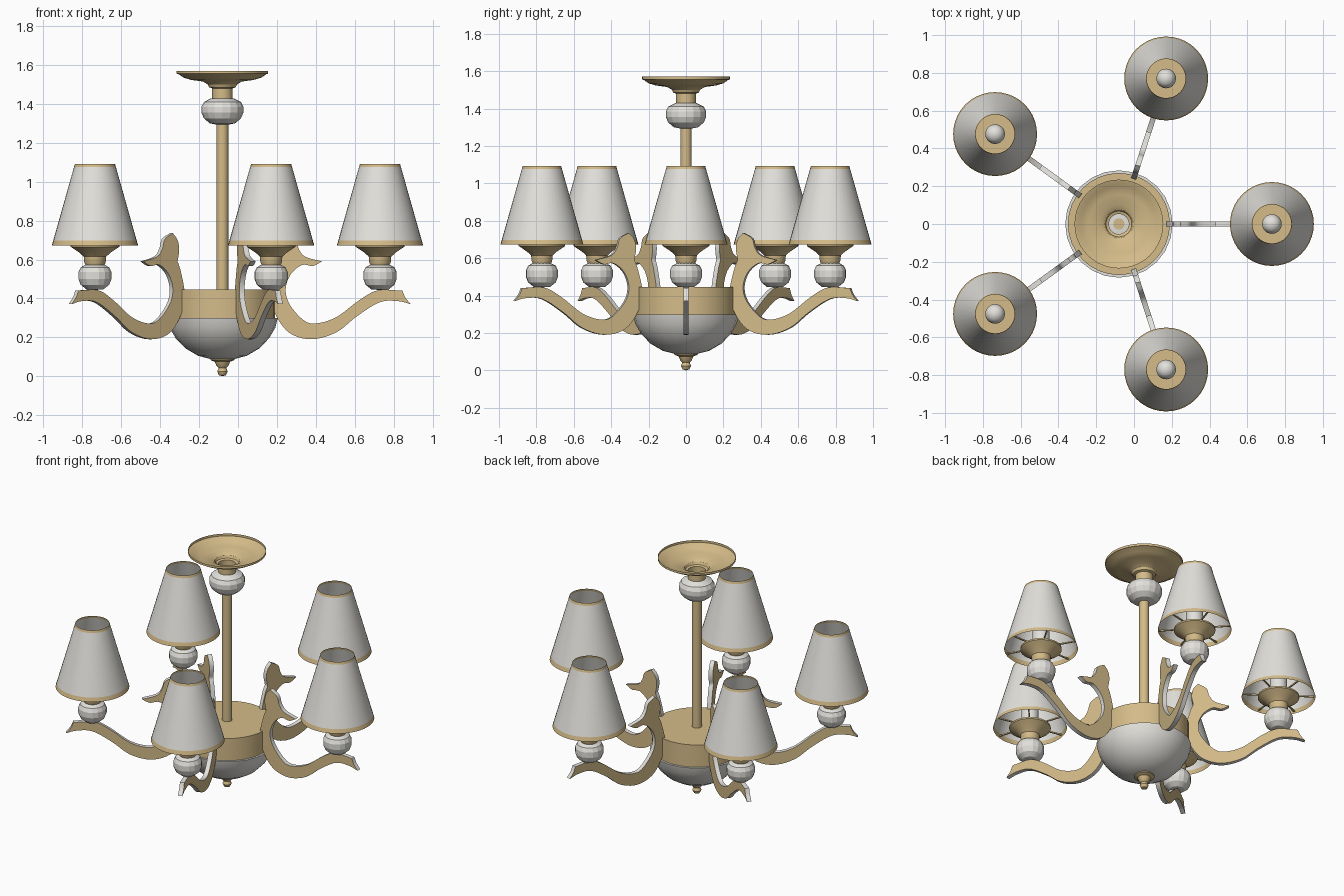
import bpy, bmesh, math
from mathutils import Vector, Matrix

if "Cube" in bpy.data.objects:
    bpy.data.objects.remove(bpy.data.objects["Cube"])

CX = -0.08          # chandelier axis
LAMP_R = 0.81       # distance of each lamp from the axis


def material(name, rgb):
    m = bpy.data.materials.new(name)
    m.diffuse_color = (*rgb, 1)
    m.use_nodes = True
    m.node_tree.nodes["Principled BSDF"].inputs["Base Color"].default_value = m.diffuse_color
    return m


GOLD = material("gold", (0.66, 0.50, 0.25))
WHITE = material("off_white", (0.76, 0.75, 0.71))


def finish(name, bm, mats, loc, rot, angle):
    me = bpy.data.meshes.new(name)
    bm.to_mesh(me)
    bm.free()
    for m in mats:
        me.materials.append(m)
    if angle:
        me.polygons.foreach_set("use_smooth", [True] * len(me.polygons))
        me.set_sharp_from_angle(angle=math.radians(angle))
    ob = bpy.data.objects.new(name, me)
    ob.location, ob.rotation_euler = loc, (0, 0, rot)
    bpy.context.collection.objects.link(ob)
    return ob


def lathe(name, profile, mats, segs=32, loc=(CX, 0, 0), rot=0, angle=30, gold_rule=None):
    """Revolve (radius, z) points, listed bottom to top, about z."""
    bm = bmesh.new()
    rings = []
    for r, z in profile:
        if r == 0:
            rings.append([bm.verts.new((0, 0, z))] * segs)
        else:
            rings.append([bm.verts.new((r * math.cos(a), r * math.sin(a), z))
                          for a in (2 * math.pi * i / segs for i in range(segs))])
    for lo, hi in zip(rings, rings[1:]):
        for i in range(segs):
            j = (i + 1) % segs
            f = bm.faces.new(list(dict.fromkeys((lo[i], lo[j], hi[j], hi[i]))))
            if gold_rule and gold_rule(f.calc_center_median().z):
                f.material_index = 1
    return finish(name, bm, mats, loc, rot, angle)


def spline(pts, steps=5):
    """Smooth open run through points, leaving out the last one."""
    p = [Vector(q) for q in pts]
    p = [2 * p[0] - p[1]] + p + [2 * p[-1] - p[-2]]
    out = []
    for a, b, c, d in zip(p, p[1:], p[2:], p[3:]):
        for k in range(steps):
            t = k / steps
            out.append(0.5 * (2 * b + (c - a) * t + (2 * a - 5 * b + 4 * c - d) * t * t
                              + (3 * b - a - 3 * c + d) * t ** 3))
    return out


# arm outline (radius, z), split at its sharp corners
ARM_RUNS = [
    [(.325, .735), (.375, .705), (.392, .655), (.425, .615), (.512, .59)],            # leaf fork
    [(.512, .59), (.465, .567), (.41, .572), (.352, .525), (.325, .448), (.345, .37),
     (.415, .29), (.48, .271), (.586, .304), (.705, .392), (.8, .442), (.925, .44)],  # upper edge
    [(.925, .44), (.94, .405), (.968, .37)],                                          # outer end
    [(.968, .37), (.903, .386), (.808, .38), (.69, .307), (.586, .226), (.46, .19),
     (.345, .222), (.272, .319), (.25, .422), (.275, .54), (.295, .59)],              # lower edge
    [(.295, .59), (.285, .65), (.295, .70), (.325, .735)],                            # leaf back
]
OUTLINE = [q for run in ARM_RUNS for q in spline(run)]


def arm(rot):
    t = 0.014
    bm = bmesh.new()
    front = [bm.verts.new((q.x, -t, q.y)) for q in OUTLINE]
    back = [bm.verts.new((q.x, t, q.y)) for q in OUTLINE]
    bm.faces.new(front)
    bm.faces.new(back[::-1])
    n = len(front)
    for i in range(n):                      # white rim between gold cheeks
        j = (i + 1) % n
        bm.faces.new((front[i], back[i], back[j], front[j])).material_index = 1
    bmesh.ops.recalc_face_normals(bm, faces=bm.faces)
    finish("arm", bm, [GOLD, WHITE], (CX, 0, 0), rot, 35)


def shade_spokes(loc, rot):
    bm = bmesh.new()
    for k in range(6):
        m = (Matrix.Rotation(k * math.pi / 3, 4, 'Z') @ Matrix.Translation((0.165, 0, 0.682))
             @ Matrix.Diagonal((0.10, 0.008, 0.008, 1)))
        bmesh.ops.create_cube(bm, size=1, matrix=m)
    finish("shade_spokes", bm, [GOLD], loc, rot, 0)


# central body
lathe("finial", [(0, 0), (.018, .005), (.027, .024), (.02, .042), (.03, .052), (.04, .075),
                 (.062, .083), (.062, .094), (0, .094)], [GOLD], 24)
lathe("bowl", [(0, .085), (.06, .088), (.125, .105), (.19, .143), (.24, .195), (.272, .25),
               (.284, .298), (.268, .298)], [WHITE], 24)
lathe("drum", [(.27, .295), (.27, .445), (0, .445)], [GOLD], 32)
lathe("stem", [(.03, .44), (.03, 1.43), (0, 1.43)], [GOLD], 24)
lathe("stem_bead", [(.03, 1.293), (.065, 1.3), (.095, 1.325), (.108, 1.355), (.108, 1.385),
                    (.095, 1.41), (.06, 1.428), (.03, 1.43)], [WHITE], 16, angle=15)
lathe("canopy", [(.053, 1.42), (.053, 1.48), (.068, 1.485), (.075, 1.5), (.10, 1.515),
                 (.16, 1.523), (.2, 1.535), (.226, 1.553), (.235, 1.555), (.235, 1.57)], [GOLD], 40)

# five arms with lamps
for k in range(5):
    a = k * math.tau / 5
    at = (CX + LAMP_R * math.cos(a), LAMP_R * math.sin(a), 0)
    arm(a)
    lathe("lamp_bead", [(0, .443), (.045, .447), (.074, .47), (.086, .5), (.086, .535),
                        (.074, .56), (.045, .575)], [WHITE], 16, at, a, 15)
    lathe("lamp_cup", [(.048, .57), (.055, .585), (.058, .615), (.08, .635), (.125, .665),
                       (.125, .675), (0, .675)], [GOLD], 32, at, a)
    lathe("bulb", [(.052, .675), (.052, .85), (.045, .876), (.03, .894), (0, .902)],
          [WHITE], 24, at, a, 40)
    shade_spokes(at, a)
    lathe("lamp_shade", [(.222, .672), (.2145, .698), (.1075, 1.076), (.103, 1.092)],
          [WHITE, GOLD], 40, at, a, 30, lambda z: z < .69 or z > 1.08)
